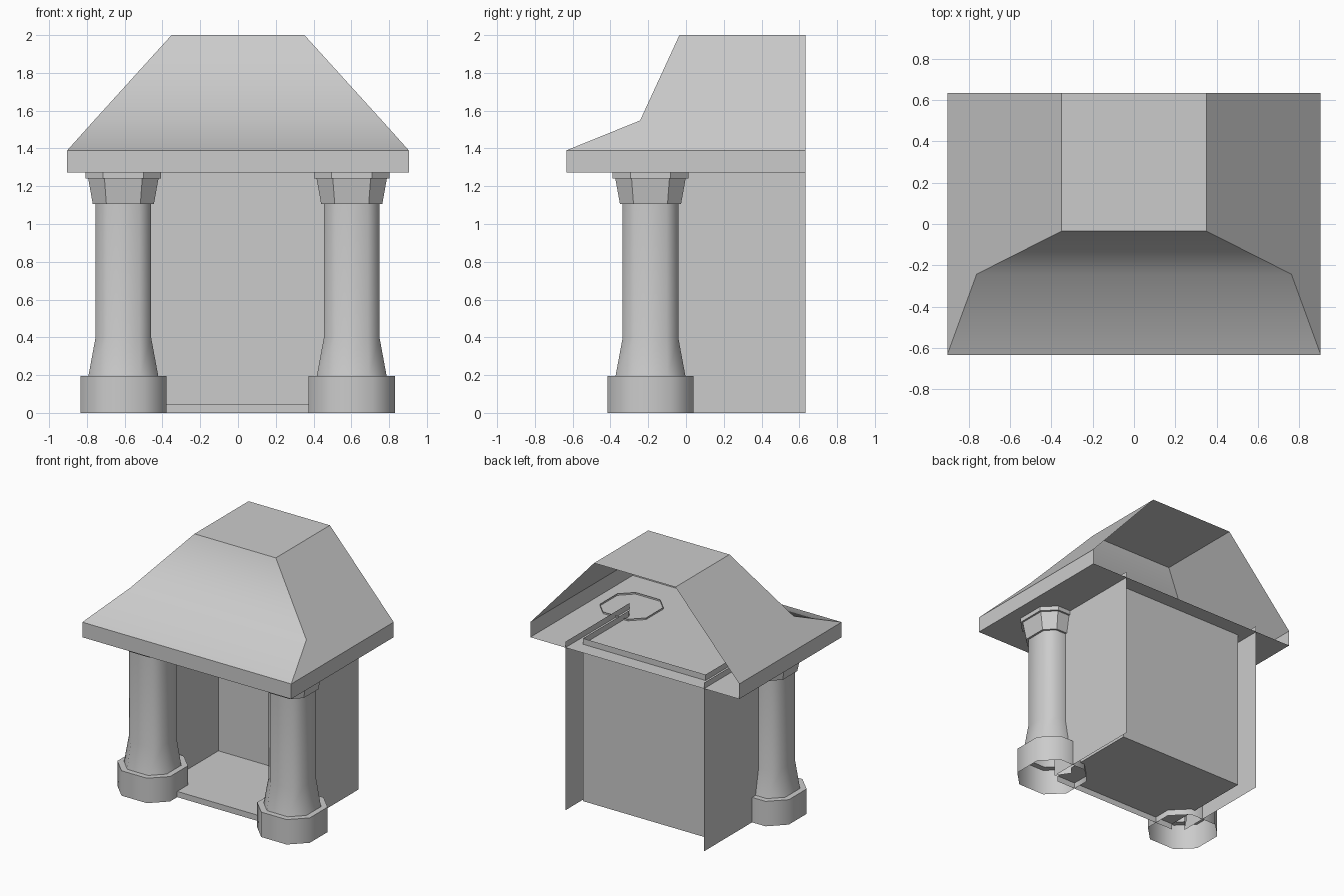
import bpy
import math

cube = bpy.data.objects.get("Cube")
if cube:
    bpy.data.objects.remove(cube, do_unlink=True)

# One plain stone colour
stone = bpy.data.materials.new("light_grey_stone")
stone.use_nodes = True
GREY = (0.6, 0.6, 0.6, 1)
stone.diffuse_color = GREY
stone.node_tree.nodes["Principled BSDF"].inputs["Base Color"].default_value = GREY


def make(name, verts, faces, smooth_angle=None):
    mesh = bpy.data.meshes.new(name)
    mesh.from_pydata(verts, [], faces)
    mesh.materials.append(stone)
    if smooth_angle:
        mesh.shade_smooth()
        mesh.set_sharp_from_angle(angle=math.radians(smooth_angle))
    obj = bpy.data.objects.new(name, mesh)
    bpy.context.collection.objects.link(obj)
    return obj


def octagon(half, flat, z):
    """Chamfered square: half width and half length of its straight sides."""
    return [(half, -flat, z), (half, flat, z), (flat, half, z), (-flat, half, z),
            (-half, flat, z), (-half, -flat, z), (-flat, -half, z), (flat, -half, z)]


def octagonal_tube(name, profile, centre, smooth_angle=None):
    """Open tube through octagons given as (half, flat, z)."""
    verts = [v for ring in profile for v in octagon(*ring)]
    faces = []
    for r in range(len(profile) - 1):
        for i in range(8):
            a, b = r * 8 + i, r * 8 + (i + 1) % 8
            faces.append((a, b, b + 8, a + 8))
    obj = make(name, verts, faces, smooth_angle)
    obj.location = (centre[0], centre[1], 0)


# Columns: base, flared shaft, tapered capital and thin top block
parts = {
    "base": ([(0.228, 0.11, 0), (0.228, 0.11, 0.195), (0.185, 0.09, 0.195)], 50),
    "shaft": ([(0.185, 0.09, 0.195), (0.147, 0.085, 0.4), (0.147, 0.085, 1.107)], 50),
    "capital": ([(0.147, 0.085, 1.107), (0.162, 0.09, 1.107),
                 (0.186, 0.1, 1.24), (0.2, 0.107, 1.24), (0.2, 0.107, 1.285)], None),
}
for side, x in (("right", -0.607), ("left", 0.602)):
    for part, (profile, angle) in parts.items():
        octagonal_tube(f"{side}_column_{part}", profile, (x, -0.188), angle)

# Thin walls: outer side skins, slanted front returns and an inner room
OUTER, ROOM, BACK, ROOM_BACK, FLOOR, TOP = 0.6, 0.53, 0.633, 0.515, 0.045, 1.318
OUTER_FRONT, ROOM_FRONT, FLOOR_FRONT = -0.16, -0.055, -0.21


def wall(name, a, b, bottom, top=TOP):
    make(name, [(*a, bottom), (*b, bottom), (*b, top), (*a, top)], [(0, 1, 2, 3)])


for side, s in (("right", -1), ("left", 1)):
    ends = [(s * OUTER, BACK), (s * OUTER, OUTER_FRONT),
            (s * ROOM, ROOM_FRONT), (s * ROOM, ROOM_BACK)]
    ends = ends if s < 0 else ends[::-1]
    names = ["outer_wall", "wall_return", "inner_wall"]
    for i, part in enumerate(names if s < 0 else names[::-1]):
        bottom = FLOOR if part == "inner_wall" else 0
        wall(f"{side}_{part}", ends[i], ends[i + 1], bottom)
wall("back_wall", (ROOM, ROOM_BACK), (-ROOM, ROOM_BACK), FLOOR)

# Floor: a top sheet and its front step
make("floor", [(-ROOM, FLOOR_FRONT, FLOOR), (ROOM, FLOOR_FRONT, FLOOR),
               (ROOM, ROOM_BACK, FLOOR), (-ROOM, ROOM_BACK, FLOOR)], [(0, 1, 2, 3)])
wall("floor_step", (-ROOM, FLOOR_FRONT), (ROOM, FLOOR_FRONT), 0, FLOOR)

# Eaves: soffit with a fascia on the front and sides, open at the back
W, F, LOW, EAVE = 0.904, -0.633, 1.272, 1.39
plan = [(-W, BACK), (-W, F), (W, F), (W, BACK)]
make("eaves", [(*p, LOW) for p in plan] + [(*p, EAVE) for p in plan],
     [(3, 2, 1, 0)] + [(i, i + 1, i + 5, i + 4) for i in range(3)])

# Roof shell: front slope with a kick, straight sides, flat top, open back
stations = [(W, F, EAVE), (0.762, -0.243, 1.548), (0.352, -0.035, 2),
            (0.352, BACK, 2), (W, BACK, EAVE)]
verts = [(s * x, y, z) for s in (-1, 1) for x, y, z in stations]
make("roof", verts,
     [(0, 5, 6, 1), (1, 6, 7, 2), (2, 7, 8, 3), (0, 1, 2, 3, 4), (9, 8, 7, 6, 5)], 45)
